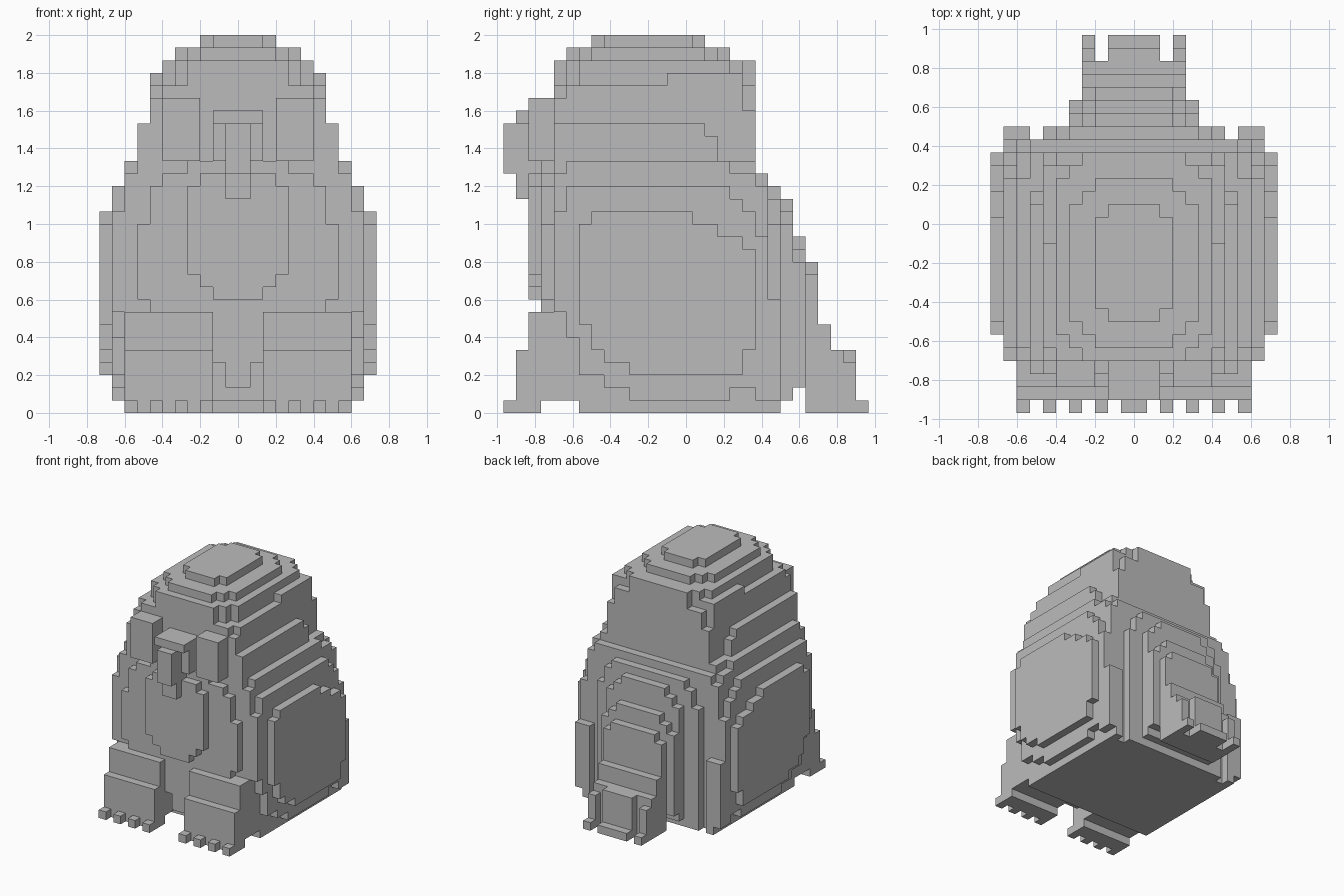
import bpy
import bmesh
from mathutils import Vector

UNIT = 1 / 15          # edge of one block

cube = bpy.data.objects.get("Cube")
if cube:
    bpy.data.objects.remove(cube, do_unlink=True)

grey = bpy.data.materials.new("plain grey")
grey.use_nodes = True
grey.diffuse_color = (0.5, 0.5, 0.5, 1)
grey.node_tree.nodes["Principled BSDF"].inputs["Base Color"].default_value = grey.diffuse_color


def make(name, boxes, mirror=False):
    """One flat-shaded object from boxes given as (x, y, z) ranges in blocks."""
    bm = bmesh.new()
    for box in boxes:
        lo, hi = (Vector(corner) for corner in zip(*box))
        verts = bmesh.ops.create_cube(bm, size=1)["verts"]
        for v in verts:
            v.co = ((lo + hi) / 2 + v.co * (hi - lo)) * UNIT
    if mirror:
        copy = bmesh.ops.duplicate(bm, geom=bm.verts[:] + bm.edges[:] + bm.faces[:])["geom"]
        for item in copy:
            if isinstance(item, bmesh.types.BMVert):
                item.co.x *= -1
        bmesh.ops.reverse_faces(bm, faces=[f for f in copy if isinstance(f, bmesh.types.BMFace)])
    mesh = bpy.data.meshes.new(name)
    bm.to_mesh(mesh)
    bm.free()
    mesh.materials.append(grey)
    obj = bpy.data.objects.new(name, mesh)
    bpy.context.collection.objects.link(obj)
    return obj


def side_slab(name, half, rows, top):
    """Layer across the body; rows are (bottom, front, back) going upward."""
    ends = [r[0] for r in rows[1:]] + [top]
    make(name, [((-half, half), (f, b), (z, end)) for (z, f, b), end in zip(rows, ends)])


def face_slab(name, front, back, rows, top):
    """Layer on the front or back; rows are (bottom, half width) going upward."""
    ends = [r[0] for r in rows[1:]] + [top]
    make(name, [((-w, w), (front, back), (z, end)) for (z, w), end in zip(rows, ends)])


def plate(name, z, top, rows, end):
    """Horizontal layer; rows are (front, half width) going backward."""
    ends = [r[0] for r in rows[1:]] + [end]
    make(name, [((-w, w), (y, stop), (z, top)) for (y, w), stop in zip(rows, ends)])


# Body, from the outermost side layer inward
side_slab("flipper_layer", 11, [
    (3, -4.5, 4.5), (4, -6.5, 4.5), (5, -7.5, 5.5), (7, -8.5, 5.5),
    (13, -8.5, 4.5), (14, -8.5, 2.5), (15, -7.5, 0.5)], 16)
side_slab("flank_layer", 10, [
    (1, -4.5, 3.5), (2, -6.5, 5.5), (3, -8.5, 5.5), (6, -9.5, 6.5),
    (8, -10.5, 6.5), (14, -10.5, 5.5), (16, -9.5, 4.5), (17, -9.5, 3.5)], 18)
side_slab("torso_layer", 9, [
    (0, -8.5, 6.5), (1, -9.5, 6.5), (6, -10.5, 6.5), (17, -10.5, 6.5),
    (18, -10.5, 5.5), (19, -9.5, 3.5)], 20)
side_slab("shoulder_layer", 8, [
    (1, -9.5, 6.5), (4, -10.5, 6.5), (19, -10.5, 5.5),
    (20, -10.5, 2.5), (22, -10.5, 1.5)], 23)
make("rear_flaps", [((8, 10), (5.5, 7.5), (1, 9)),
                    ((8, 9), (5.5, 7.5), (0, 1))], mirror=True)

# Head layers
side_slab("head_side", 7, [
    (19, -10.5, 5.5), (24, -10.5, 4.5), (25, -9.5, 4.5), (26, -1.5, 4.5)], 27)
plate("head_block", 24, 26, [(-10.5, 6)], 5.5)
plate("head_upper", 26, 28, [(-10.5, 4), (-9.5, 5), (-8.5, 6), (3.5, 5), (4.5, 4)], 5.5)
plate("head_cap", 28, 29, [(-9.5, 3), (-8.5, 4), (-7.5, 5), (1.5, 4), (2.5, 3)], 3.5)
plate("head_crown", 29, 30, [(-7.5, 2), (-6.5, 3), (0.5, 2)], 1.5)

# Belly panels
face_slab("belly_outer", -11.5, -10.5, [
    (2, 1), (4, 2), (8, 7), (9, 8), (15, 7), (18, 6), (19, 4)], 20)
face_slab("belly_inner", -12.5, -11.5, [(9, 2), (10, 3), (11, 4), (18, 3)], 19)

# Face
make("eyes", [((3, 6), (-12.5, -10.5), (20, 25))], mirror=True)
make("beak", [
    ((-2, 2), (-13.5, -10.5), (23, 24)),
    ((-2, 2), (-12.5, -10.5), (20, 23)),
    ((-1, 1), (-14.5, -10.5), (19, 23)),
    ((-1, 1), (-13.5, -11.5), (17, 19))])

# Feet with four toes each
toes = [((x, x + 1), (-14.5, -13.5), (0, 1)) for x in range(2, 9, 2)]
make("feet", toes + [
    ((2, 9), (-13.5, -11.5), (0, 1)),
    ((2, 9), (-13.5, -8.5), (1, 5)),
    ((2, 9), (-12.5, -8.5), (5, 8))], mirror=True)

# Back and tail
face_slab("back_panel", 6.5, 7.5, [(0, 7), (15, 6), (17, 5)], 18)
face_slab("tail_root", 7.5, 8.5, [(1, 5), (15, 4), (16, 3)], 17)
face_slab("tail_upper", 8.5, 9.5, [(2, 5), (12, 4), (13, 3)], 14)
face_slab("tail_middle", 9.5, 10.5, [(0, 4), (11, 3)], 12)
face_slab("tail_lower", 10.5, 11.5, [(0, 4)], 7)
make("tail_fan", [((-4, 4), (11.5, 12.5), (0, 5)),
                  ((-2, 2), (12.5, 13.5), (0, 5)),
                  ((-2, 2), (13.5, 14.5), (0, 1))])
make("tail_prongs", [((3, 4), (12.5, 13.5), (0, 4)),
                     ((3, 4), (13.5, 14.5), (0, 1))], mirror=True)
